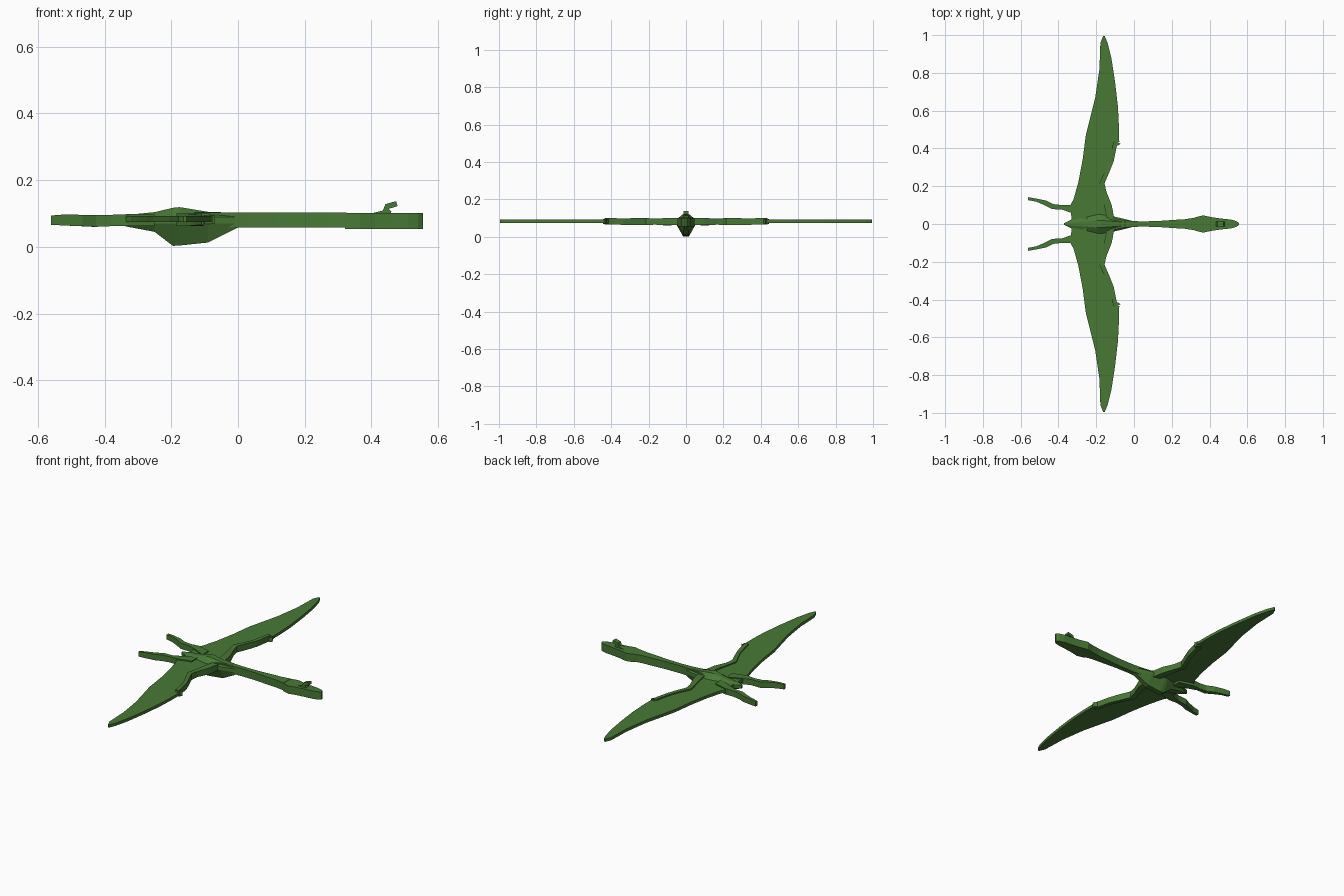
import bpy, bmesh

cube = bpy.data.objects.get("Cube")
if cube:
    bpy.data.objects.remove(cube, do_unlink=True)

green = bpy.data.materials.new("leaf green")
green.use_nodes = True
colour = (0.065, 0.19, 0.036, 1)
green.diffuse_color = colour
bsdf = next(n for n in green.node_tree.nodes if n.type == 'BSDF_PRINCIPLED')
bsdf.inputs["Base Color"].default_value = colour


def finish(name, bm):
    bmesh.ops.recalc_face_normals(bm, faces=bm.faces)
    mesh = bpy.data.meshes.new(name)
    bm.to_mesh(mesh)
    bm.free()
    mesh.materials.append(green)
    bpy.context.collection.objects.link(bpy.data.objects.new(name, mesh))


def slab(name, outline, z0, z1, side=1):
    """Flat plate from a plan outline."""
    bm = bmesh.new()
    face = bm.faces.new([bm.verts.new((x, y * side, z0)) for x, y in outline])
    grown = bmesh.ops.extrude_face_region(bm, geom=[face])["geom"]
    top = [v for v in grown if isinstance(v, bmesh.types.BMVert)]
    bmesh.ops.translate(bm, verts=top, vec=(0, 0, z1 - z0))
    finish(name, bm)


def loft(name, rings):
    """Skin joined through rings of equal point count."""
    bm = bmesh.new()
    loops = [[bm.verts.new(p) for p in ring] for ring in rings]
    for a, b in zip(loops, loops[1:]):
        for i in range(len(a)):
            j = (i + 1) % len(a)
            bm.faces.new((a[i], a[j], b[j], b[i]))
    bm.faces.new(loops[0])
    bm.faces.new(loops[-1])
    finish(name, bm)


def beam(name, stations, side=1):
    """Box limb along stations of x, y, half width in x and y, bottom, top."""
    loft(name, [[(x - dx, (y - dy) * side, lo), (x + dx, (y + dy) * side, lo),
                 (x + dx, (y + dy) * side, hi), (x - dx, (y - dy) * side, hi)]
                for x, y, dx, dy, lo, hi in stations])


# Wings, arms and legs, mirrored left and right of the body
wing = [(-.12, 0), (-.12, .06), (-.14, .12), (-.165, .21), (-.13, .28),
        (-.11, .35), (-.10, .41), (-.08, .44), (-.08, .52), (-.085, .62),
        (-.1, .75), (-.12, .88), (-.14, .96), (-.155, .995), (-.163, .995),
        (-.178, .96), (-.183, .82), (-.205, .67), (-.235, .55), (-.255, .47),
        (-.272, .34), (-.295, .22), (-.32, .13), (-.34, .095), (-.33, .03), (-.33, 0)]
arm = [(-.125, .03, .02, 0, .062, .1), (-.138, .1, .02, 0, .062, .1),
       (-.16, .17, .014, 0, .065, .098), (-.17, .215, .014, 0, .062, .1),
       (-.145, .27, .014, .004, .062, .1), (-.12, .33, .013, .003, .064, .098),
       (-.105, .4, .011, 0, .066, .1), (-.097, .435, .012, 0, .066, .1)]
leg = [(-.25, .05, 0, .03, .062, .098), (-.33, .08, 0, .022, .062, .098),
       (-.38, .088, 0, .012, .062, .096), (-.43, .092, .004, .013, .06, .096),
       (-.47, .112, .004, .012, .062, .096), (-.52, .127, 0, .008, .064, .097),
       (-.56, .134, 0, .008, .066, .094)]
claw = [(-.11, .415), (-.085, .415), (-.07, .425), (-.085, .43), (-.075, .438), (-.1, .445)]
for label, side in (("left", 1), ("right", -1)):
    slab(label + "_wing", wing, .075, .092, side)
    beam(label + "_arm", arm, side)
    slab(label + "_hand", claw, .068, .094, side)
    beam(label + "_leg", leg, side)

# Faceted torso: x, half width, bottom half width, bottom, top
torso = [(-.37, .004, .003, .07, .092), (-.33, .024, .015, .06, .096),
         (-.25, .04, .02, .045, .104), (-.195, .052, .016, .003, .117),
         (-.175, .054, .016, .004, .119), (-.09, .036, .014, .013, .105),
         (0, .014, .01, .058, .102)]
loft("torso", [[(x, -b, lo), (x, b, lo), (x, w, .07), (x, w, .09),
                (x, w * .35, hi), (x, -w * .35, hi), (x, -w, .09), (x, -w, .07)]
               for x, w, b, lo, hi in torso])

# Neck and long beaked head
neck = [(-.13, .04), (-.1, .027), (-.04, .018), (.03, .014), (.12, .015),
        (.2, .021), (.27, .025), (.325, .034)]
beam("neck", [(x, 0, 0, w, .058, .103) for x, w in neck])
head = [(.32, .034), (.365, .046), (.41, .036), (.46, .029),
        (.51, .024), (.54, .016), (.555, .006)]
beam("head", [(x, 0, 0, w, .054, .101) for x, w in head])

# Small crest leaning forward on top of the head
crest = [(.39, .098), (.455, .098), (.46, .105), (.452, .114), (.478, .122),
         (.474, .137), (.442, .128), (.434, .109)]
loft("crest", [[(x, y, z) for x, z in crest] for y in (-.014, .014)])
